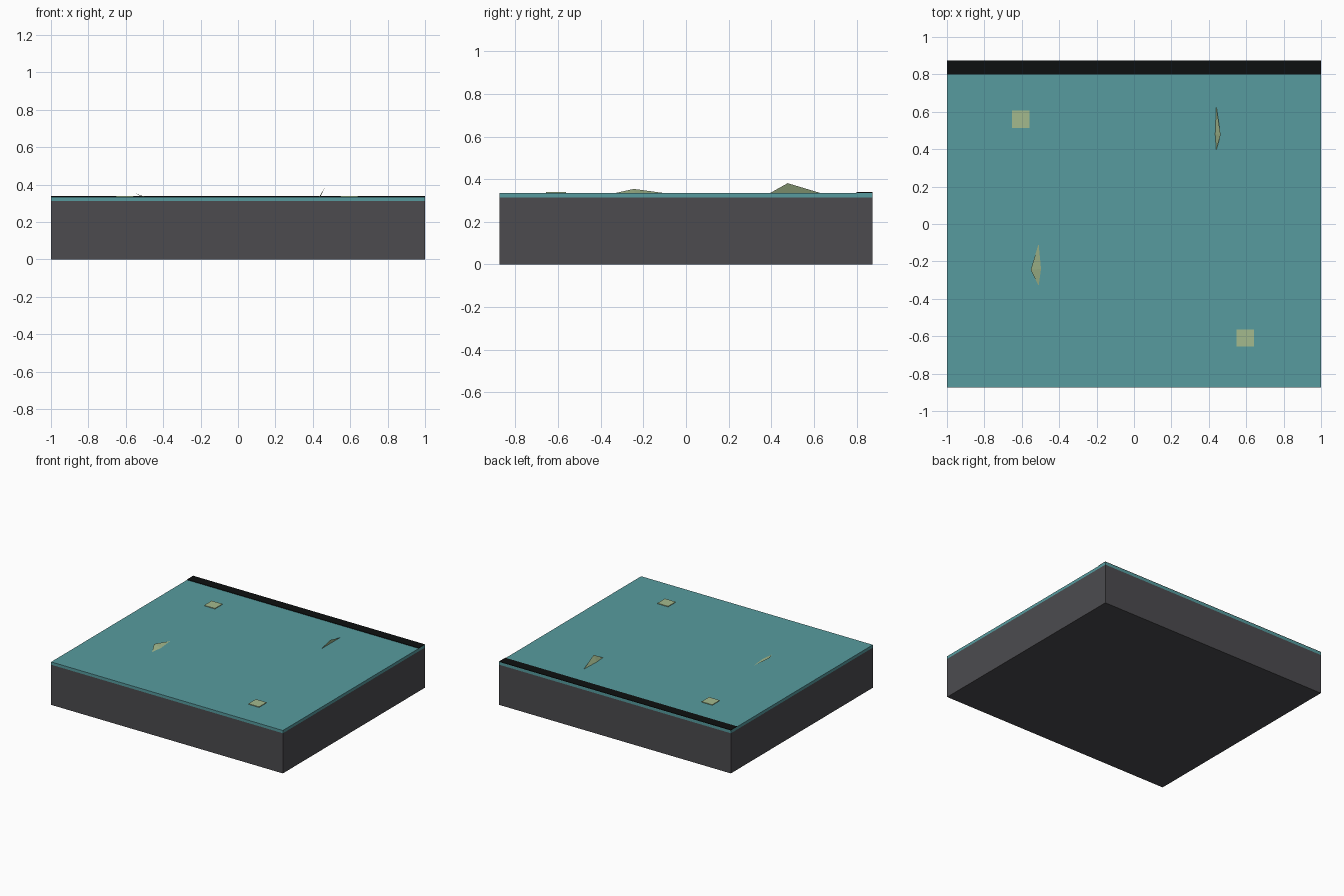
import bpy
import bmesh
from mathutils import Vector

cube = bpy.data.objects.get("Cube")
if cube:
    bpy.data.objects.remove(cube, do_unlink=True)


def material(name, r, g, b):
    m = bpy.data.materials.new(name)
    m.use_nodes = True
    m.diffuse_color = (r, g, b, 1)
    bsdf = m.node_tree.nodes["Principled BSDF"]
    bsdf.inputs["Base Color"].default_value = (r, g, b, 1)
    bsdf.inputs["Roughness"].default_value = 0.8
    return m


charcoal = material("charcoal", 0.072, 0.071, 0.078)
teal = material("teal", 0.095, 0.33, 0.345)
black = material("black", 0.004, 0.005, 0.005)
sage = material("pale sage", 0.37, 0.49, 0.27)


def finish(name, bm, mat):
    bmesh.ops.recalc_face_normals(bm, faces=bm.faces)
    mesh = bpy.data.meshes.new(name)
    bm.to_mesh(mesh)
    bm.free()
    mesh.materials.append(mat)
    obj = bpy.data.objects.new(name, mesh)
    bpy.context.collection.objects.link(obj)
    return obj


def box(name, low, high, mat):
    low, high = Vector(low), Vector(high)
    bm = bmesh.new()
    bmesh.ops.create_cube(bm, size=1)
    for v in bm.verts:
        v.co = (low + high) / 2 + v.co * (high - low)
    return finish(name, bm, mat)


def shard(name, points, mat):
    # Thin leaning sliver: convex hull of two ends, a foot and a tip
    bm = bmesh.new()
    for p in points:
        bm.verts.new(p)
    bmesh.ops.convex_hull(bm, input=bm.verts)
    return finish(name, bm, mat)


W, D = 1.0, 0.875      # half width and half depth
BASE, TOP = 0.313, 0.335

# Ground block with its coloured surface layer
box("ground_block", (-W, -D, 0), (W, D, BASE), charcoal)
box("surface_layer", (-W, -D, BASE), (W, D, TOP), teal)

# Dark strip along the back edge
box("back_strip", (-W, 0.8, TOP), (W, D, TOP + 0.004), black)

# Square pads
for name, x, y in (("left_pad", 0.595, -0.61), ("right_pad", -0.605, 0.56)):
    h = 0.046
    box(name, (x - h, y - h, TOP), (x + h, y + h, TOP + 0.005), sage)

# Leaning shards
shard("left_shard", [(0.44, 0.63, TOP), (0.44, 0.395, TOP),
                     (0.434, 0.48, TOP), (0.463, 0.477, 0.381)], sage)
shard("right_shard", [(-0.51, -0.105, TOP), (-0.51, -0.33, TOP),
                      (-0.497, -0.24, TOP), (-0.552, -0.245, 0.354)], sage)
